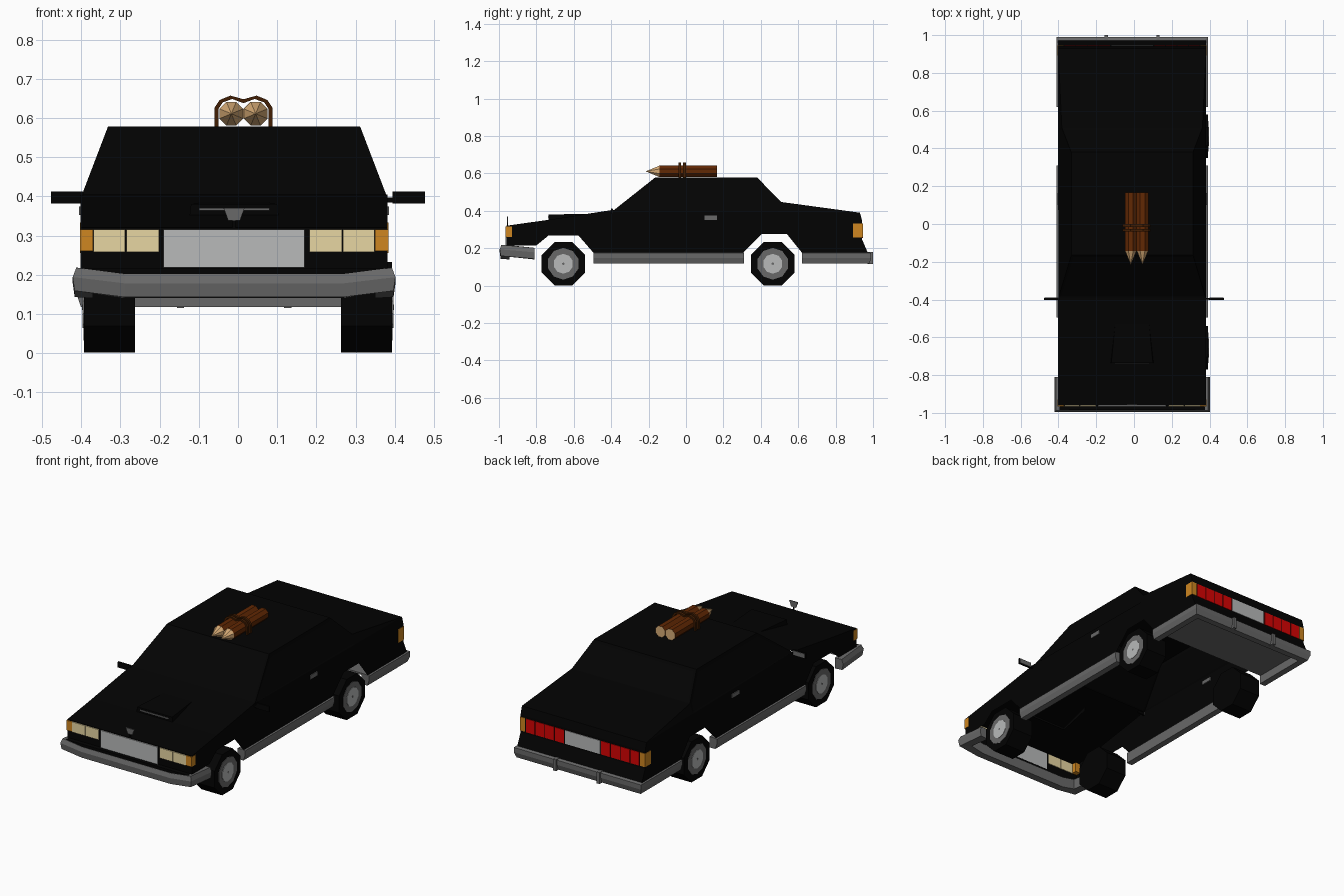
import bpy, bmesh, math
from mathutils import Matrix, Vector

cube = bpy.data.objects.get("Cube")
if cube:
    bpy.data.objects.remove(cube, do_unlink=True)

CX = -0.01  # bodywork centre line


def material(name, r, g, b):
    m = bpy.data.materials.new(name)
    m.use_nodes = True
    m.diffuse_color = (r, g, b, 1)
    m.node_tree.nodes["Principled BSDF"].inputs["Base Color"].default_value = (r, g, b, 1)
    return m


BLACK = material("black paint", .0008, .0008, .0008)
GREY = material("bumper grey", .14, .14, .14)
SILVER = material("silver", .48, .49, .49)
CREAM = material("headlight cream", .8, .67, .36)
AMBER = material("indicator amber", .62, .24, .015)
RED = material("tail light red", .68, .001, .001)
BROWN = material("wood brown", .12, .021, .001)
TAN = material("cut wood tan", .68, .41, .18)
STRAP = material("strap brown", .055, .013, .001)


def finish(name, bm, *mats):
    bmesh.ops.recalc_face_normals(bm, faces=bm.faces)
    me = bpy.data.meshes.new(name)
    bm.to_mesh(me)
    bm.free()
    for m in mats:
        me.materials.append(m)
    ob = bpy.data.objects.new(name, me)
    bpy.context.collection.objects.link(ob)
    return ob


def prism(points, gaps=(), inset=0):
    """Side outline of (y, z, half width), joined across the car, open along gaps."""
    bm = bmesh.new()
    sides = [[bm.verts.new((CX + s * h, y, z)) for y, z, h in points] for s in (-1, 1)]
    for loop in sides:
        bm.faces.new(loop)
    n = len(points)
    strips = []
    for i in range(n):
        j = (i + 1) % n
        strips.append(bm.faces.new((sides[0][i], sides[0][j], sides[1][j], sides[1][i])))
    bmesh.ops.recalc_face_normals(bm, faces=bm.faces)
    if inset:
        glass = [f for f in bm.faces if .1 < f.normal.z < .9]
        bmesh.ops.inset_individual(bm, faces=glass, thickness=inset, depth=-.002)
    bmesh.ops.delete(bm, geom=[strips[i] for i in gaps], context="FACES_ONLY")
    return bm


def box(name, lo, hi, mat):
    bm = bmesh.new()
    lo, hi = Vector(lo), Vector(hi)
    m = Matrix.Translation((lo + hi) / 2) @ Matrix.Diagonal((*(hi - lo), 1))
    bmesh.ops.create_cube(bm, size=1, matrix=m)
    return finish(name, bm, mat)


def pair(name, x0, x1, y, z, mat, cx=CX):
    """A box and its mirror image."""
    for side, s in (("left", 1), ("right", -1)):
        a, b = sorted((cx + s * x0, cx + s * x1))
        box(f"{side}_{name}", (a, y[0], z[0]), (b, y[1], z[1]), mat)


def sweep(name, path, section, mat):
    """Mitred trim: path of (x, y, lift), section of (outward offset, z)."""
    bm = bmesh.new()
    p = [Vector(q[:2]) for q in path]
    rings = []
    for i, q in enumerate(p):
        t = [(p[k + 1] - p[k]).normalized() for k in (i - 1, i) if 0 <= k < len(p) - 1]
        ns = [Vector((d.y, -d.x)) for d in t]
        n = sum(ns, Vector((0, 0))).normalized()
        n /= n.dot(ns[0])
        rings.append([bm.verts.new((CX + q.x + n.x * o, q.y + n.y * o, z + path[i][2]))
                      for o, z in section])
    k = len(section)
    for a, b in zip(rings, rings[1:]):
        for i in range(k):
            bm.faces.new((a[i], a[(i + 1) % k], b[(i + 1) % k], b[i]))
    bm.faces.new(rings[0])
    bm.faces.new(rings[-1])
    finish(name, bm, mat)


def cone(bm, r1, r2, depth, centre, axis, sides=8):
    rot = Matrix.Rotation(math.pi / 2, 4, axis)
    spin = Matrix.Rotation(math.pi / sides, 4, "Z")
    bmesh.ops.create_cone(bm, cap_ends=True, segments=sides, radius1=r1, radius2=r2,
                          depth=depth, matrix=Matrix.Translation(centre) @ rot @ spin)


# Lower body: hollow shell, open below and through the wheel arches
outline = [(-.96, .215), (-.96, .32), (-.735, .352), (-.39, .405), (.93, .39), (.942, .345),
           (.942, .245), (.972, .176), (.62, .176), (.54, .275), (.405, .275), (.305, .176),
           (-.495, .176), (-.575, .268), (-.735, .268), (-.8, .215)]
finish("lower_body", prism([(y, z, .392) for y, z in outline], [3, *range(7, 16)]), BLACK)
box("front_valance", (CX - .385, -.985, .19), (CX + .385, -.955, .217), BLACK)

# Cabin with recessed windows, boot lid and bonnet scoop
finish("cabin", prism([(-.39, .4, .39), (-.165, .578, .322), (.38, .578, .322),
                       (.51, .447, .372), (.51, .39, .392)], [3, 4], .018), BLACK)
finish("boot_lid", prism([(.51, .447, .372), (.93, .39, .392), (.51, .39, .392)], [1, 2]), BLACK)
finish("bonnet_scoop", prism([(-.735, .34, .115), (-.735, .38, .11),
                              (-.53, .384, .09), (-.53, .36, .09)], [2, 3]), BLACK)
box("scoop_slot", (CX - .09, -.739, .364), (CX + .09, -.734, .37), GREY)

# Bonnet ornament on a thin stem
finish("bonnet_ornament", prism([(-.958, .338, .015), (-.958, .353, .02), (-.958, .37, .027),
                                 (-.952, .37, .027), (-.952, .338, .015)]), GREY)
box("ornament_stem", (CX - .004, -.957, .315), (CX + .004, -.953, .34), BLACK)

# Bumpers, sills and boot floor
front_half = [(-.385, -.81, 0), (-.385, -.969, .016), (-.28, -.969, 0)]
front_path = front_half + [(-x, y, l) for x, y, l in reversed(front_half)]
sweep("front_bumper", front_path, [(.018, .202), (.027, .178), (.022, .143),
                                   (-.025, .14), (-.025, .2)], GREY)
trim = [(0, .178), (.016, .174), (.016, .147), (.006, .117), (-.03, .117), (-.03, .178)]
sweep("rear_bumper", [(.385, .62, 0), (.385, .974, 0), (-.385, .974, 0), (-.385, .62, 0)],
      trim, GREY)
sweep("left_sill", [(.385, -.495, 0), (.385, .31, 0)], trim, GREY)
sweep("right_sill", [(-.385, .31, 0), (-.385, -.495, 0)], trim, GREY)
pair("bumper_guard", .128, .146, (.97, 1.0), (.115, .18), GREY)
box("boot_floor", (CX - .37, .625, .165), (CX + .37, .96, .175), GREY)

# Front lights and grille
box("grille", (CX - .18, -.966, .218), (CX + .18, -.956, .316), SILVER)
pair("inner_headlight", .192, .275, (-.966, -.956), (.258, .316), CREAM)
pair("outer_headlight", .278, .359, (-.966, -.956), (.258, .316), CREAM)
pair("front_indicator", .36, .394, (-.966, -.93), (.26, .316), AMBER)

# Rear lights
box("number_plate", (CX - .11, .937, .255), (CX + .11, .945, .332), SILVER)
for i in range(4):
    x = .118 + i * .061
    pair(f"tail_light_{i + 1}", x, x + .056, (.937, .945), (.255, .332), RED)
pair("rear_indicator", .363, .394, (.893, .945), (.256, .333), AMBER)

# Door handles and mirrors
pair("door_handle", .385, .396, (.1, .165), (.352, .374), GREY)
pair("mirror", .395, .477, (-.402, -.392), (.382, .413), BLACK, cx=0)
pair("mirror_glass", .399, .473, (-.393, -.389), (.385, .41), GREY, cx=0)
pair("mirror_stalk", .36, .4, (-.4, -.392), (.385, .397), BLACK, cx=0)

# Wheels: tyre, rim and hub
for end, y in (("front", -.656), ("rear", .464)):
    for side, s in (("left", 1), ("right", -1)):
        for part, r, inner, outer, mat, sides in (("tyre", .125, .263, .393, BLACK, 8),
                                                  ("rim", .085, .38, .395, GREY, 10),
                                                  ("hub", .053, .38, .397, SILVER, 10),
                                                  ("hub_bolt", .007, .38, .398, GREY, 6)):
            bm = bmesh.new()
            cone(bm, r, r, outer - inner, (s * (inner + outer) / 2, y, .117), "Y", sides)
            finish(f"{end}_{side}_{part}", bm, mat)

# Pointed logs on the roof
for side, x in (("right", -.017), ("left", .045)):
    bm = bmesh.new()
    cone(bm, .033, .033, .31, (x, .012, .611), "X")
    log = finish(f"{side}_log", bm, BROWN, TAN)
    for f in log.data.polygons:
        f.material_index = int(abs(f.normal.y) > .9)
    bm = bmesh.new()
    cone(bm, .033, 0, .073, (x, -.1785, .611), "X")
    finish(f"{side}_log_point", bm, TAN)

# Straps over the logs
hoop = [(-.055, .575), (-.055, .625), (-.043, .643), (-.017, .653), (.014, .643),
        (.045, .653), (.071, .643), (.083, .625), (.083, .575)]
for name, y in (("front_strap", -.034), ("rear_strap", -.008)):
    bm = bmesh.new()
    rings = []
    for x, z in hoop:
        d = (Vector((x, z)) - Vector((.014, .6))).normalized() * .005
        rings.append([bm.verts.new((x + k * d.x, y + w, z + k * d.y))
                      for k, w in ((-1, -.007), (1, -.007), (1, .007), (-1, .007))])
    for a, b in zip(rings, rings[1:]):
        for i in range(4):
            bm.faces.new((a[i], a[(i + 1) % 4], b[(i + 1) % 4], b[i]))
    bm.faces.new(rings[0])
    bm.faces.new(rings[-1])
    finish(name, bm, STRAP)
